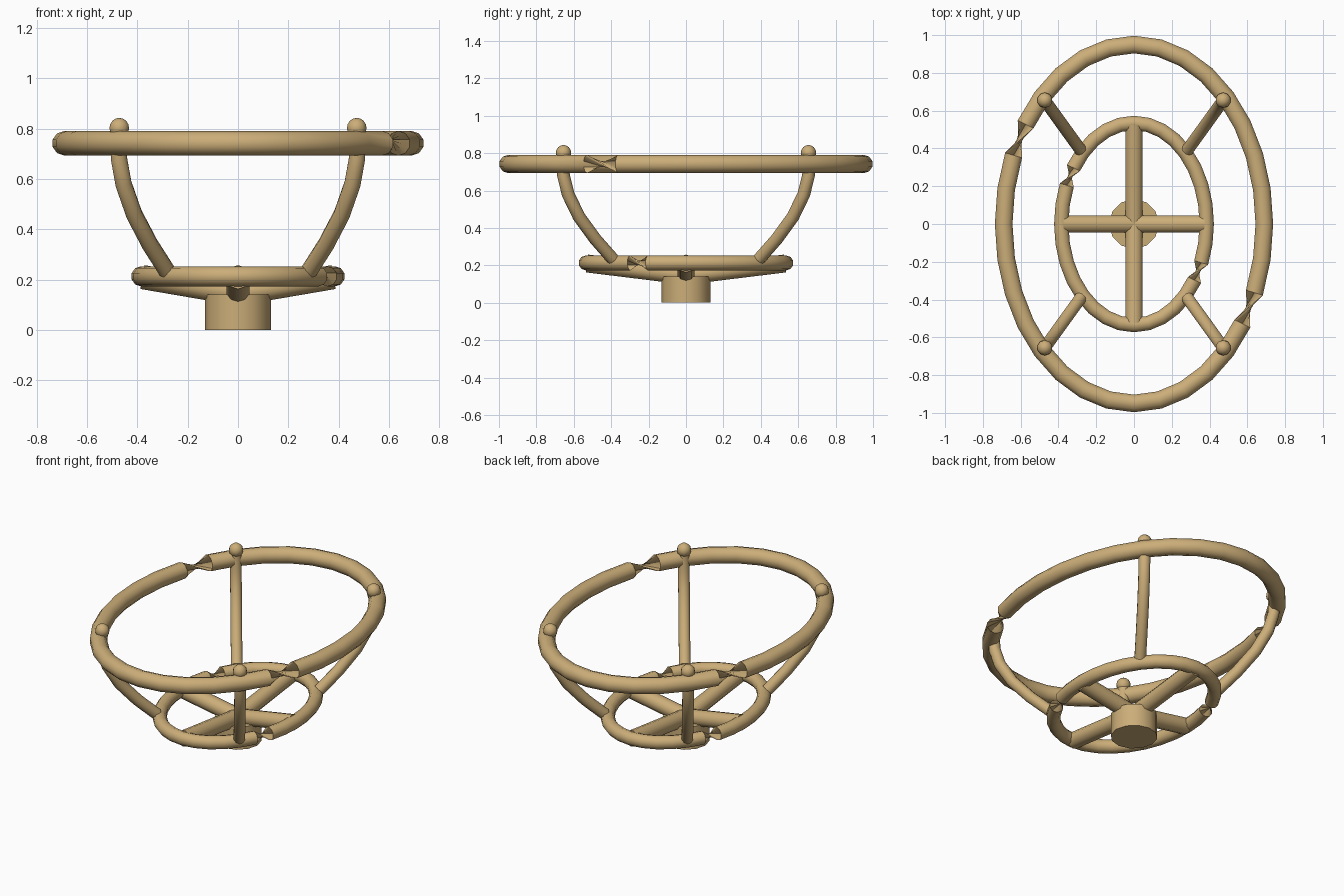
import bpy, bmesh, math
from mathutils import Vector

if "Cube" in bpy.data.objects:
    bpy.data.objects.remove(bpy.data.objects["Cube"])

mat = bpy.data.materials.new("tan")
mat.diffuse_color = (0.60, 0.42, 0.19, 1)
mat.use_nodes = True
mat.node_tree.nodes["Principled BSDF"].inputs["Base Color"].default_value = mat.diffuse_color


def finish(name, bm, angle=50):
    bmesh.ops.recalc_face_normals(bm, faces=bm.faces)
    me = bpy.data.meshes.new(name)
    bm.to_mesh(me)
    bm.free()
    me.materials.append(mat)
    ob = bpy.data.objects.new(name, me)
    bpy.context.collection.objects.link(ob)
    bpy.context.view_layer.objects.active = ob
    ob.select_set(True)
    bpy.ops.object.shade_smooth_by_angle(angle=math.radians(angle))
    ob.select_set(False)


def section(bm, centre, n, b, r, sides):
    return [bm.verts.new(centre + r * (math.cos(a) * n + math.sin(a) * b))
            for a in (2 * math.pi * i / sides for i in range(sides))]


def bridge(bm, r0, r1):
    for i in range(len(r0)):
        j = (i + 1) % len(r0)
        bm.faces.new((r0[i], r0[j], r1[j], r1[i]))


def oval_ring(name, rx, ry, z, r, segs=32, sides=10):
    """Oval tube whose section flips over at two opposite spots, pinching it."""
    bm = bmesh.new()
    rings = []
    for k in range(segs):
        t = 2 * math.pi * k / segs
        tan = Vector((-rx * math.sin(t), ry * math.cos(t), 0)).normalized()
        s = -1 if 14 <= k < 30 else 1
        n = Vector((0, 0, s))
        rings.append(section(bm, Vector((rx * math.cos(t), ry * math.sin(t), z)),
                             n, tan.cross(n), r, sides))
    for k in range(segs):
        bridge(bm, rings[k], rings[(k + 1) % segs])
    finish(name, bm, 60)


def rod(name, pts, r, sides=10):
    """Capped round tube along a path lying in a vertical plane."""
    bm = bmesh.new()
    pts = [Vector(p) for p in pts]
    d = pts[-1] - pts[0]
    side = Vector((-d.y, d.x, 0)).normalized()
    rings = []
    for i, p in enumerate(pts):
        tan = (pts[min(i + 1, len(pts) - 1)] - pts[max(i - 1, 0)]).normalized()
        rings.append(section(bm, p, tan.cross(side), side, r, sides))
    for a, b in zip(rings, rings[1:]):
        bridge(bm, a, b)
    bm.faces.new(rings[0])
    bm.faces.new(rings[-1])
    finish(name, bm)


# upper and lower oval hoops
oval_ring("upper_hoop", 0.69, 0.95, 0.742, 0.049)
oval_ring("lower_hoop", 0.385, 0.535, 0.213, 0.04)

# curved posts joining the hoops, each with a round finial (u = distance scale, z)
path = [(0.283, 0.235), (0.35, 0.34), (0.413, 0.46), (0.455, 0.58), (0.473, 0.68), (0.475, 0.80)]
for sx in (-1, 1):
    for sy in (-1, 1):
        rod("post", [(sx * u, sy * u * 1.385, z) for u, z in path], 0.034)
        bm = bmesh.new()
        bmesh.ops.create_uvsphere(bm, u_segments=10, v_segments=8, radius=0.041)
        bmesh.ops.translate(bm, verts=bm.verts, vec=(sx * 0.472, sy * 0.655, 0.802))
        finish("finial", bm, 60)

# four rising spokes
for x, y in ((0.38, 0), (-0.38, 0), (0, 0.53), (0, -0.53)):
    rod("spoke", [(0, 0, 0.145), (x, y, 0.21)], 0.048)

# foot
bm = bmesh.new()
bmesh.ops.create_cone(bm, cap_ends=True, segments=12, radius1=0.132, radius2=0.132, depth=0.14)
bmesh.ops.translate(bm, verts=bm.verts, vec=(0, 0, 0.07))
finish("foot", bm)
